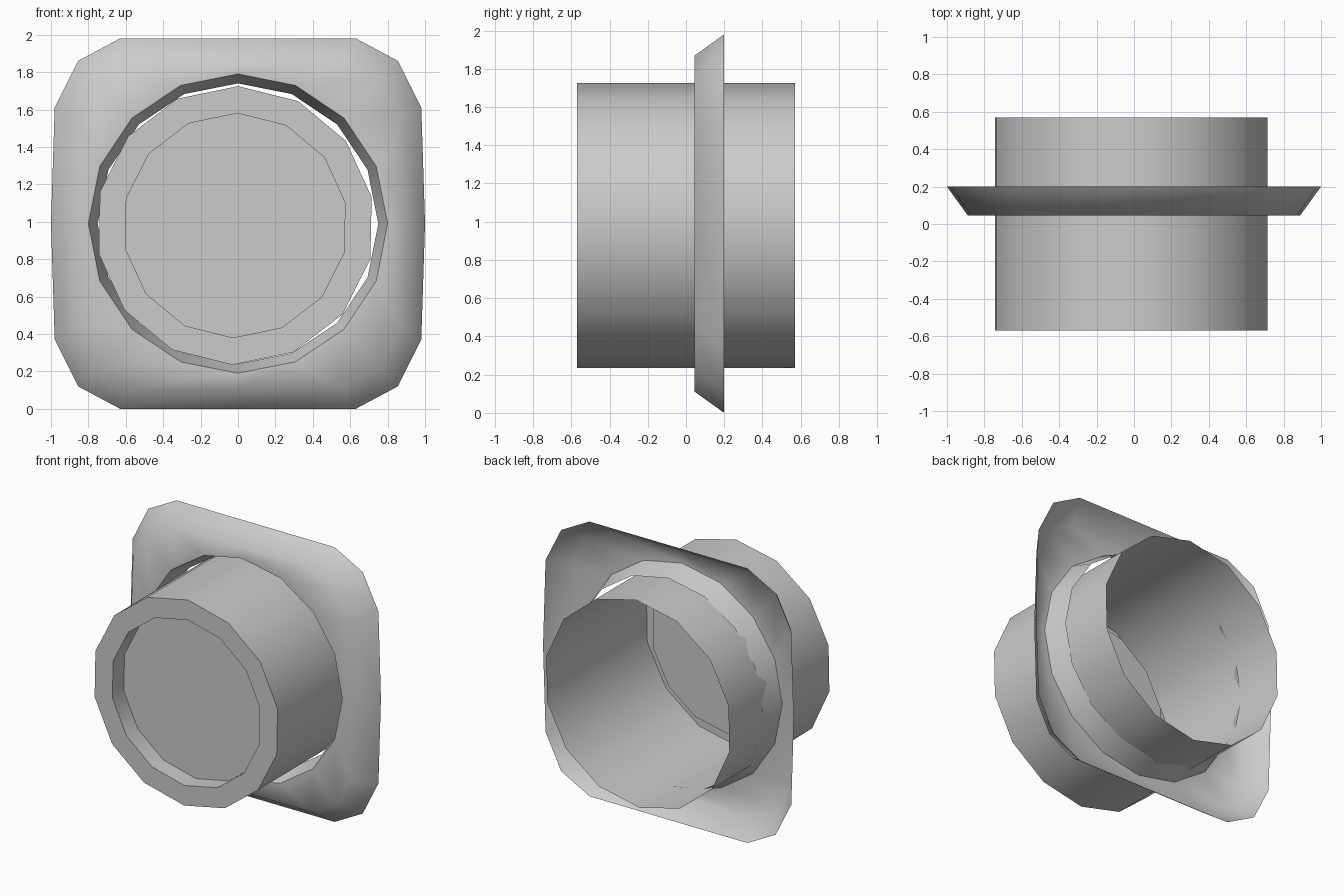
import bpy
import bmesh
from math import sin, cos, pi, radians

cube = bpy.data.objects.get("Cube")
if cube:
    bpy.data.objects.remove(cube, do_unlink=True)

# Single grey finish
grey = bpy.data.materials.new("light_grey")
grey.use_nodes = True
colour = (0.6, 0.6, 0.6, 1.0)
grey.diffuse_color = colour
grey.node_tree.nodes["Principled BSDF"].inputs["Base Color"].default_value = colour


def circle(radius, count, turn=0.0):
    """Points around a circle in the x-z plane, counter-clockwise from the front."""
    return [(radius * cos(turn + 2 * pi * i / count),
             radius * sin(turn + 2 * pi * i / count)) for i in range(count)]


def scaled(points, factor):
    return [(x * factor, z * factor) for x, z in points]


def loft(name, rings, centre, smooth_angle, cap_end=False):
    """Skin a list of (y, points) rings into an open shell."""
    bm = bmesh.new()
    loops = [[bm.verts.new((centre[0] + x, y, centre[1] + z)) for x, z in points]
             for y, points in rings]
    for a, b in zip(loops, loops[1:]):
        for i in range(len(a)):
            j = (i + 1) % len(a)
            bm.faces.new((a[i], a[j], b[j], b[i]))
    if cap_end:
        bm.faces.new(loops[-1])
    mesh = bpy.data.meshes.new(name)
    bm.to_mesh(mesh)
    bm.free()
    mesh.materials.append(grey)
    obj = bpy.data.objects.new(name, mesh)
    bpy.context.collection.objects.link(obj)
    bpy.ops.object.select_all(action='DESELECT')
    obj.select_set(True)
    bpy.context.view_layer.objects.active = obj
    bpy.ops.object.shade_smooth_by_angle(angle=radians(smooth_angle))
    return obj


# Rounded square flange: hollow at the back, with a tapered collar in its hole
quarter = [(1.0, 0.0), (0.98, 0.62), (0.855, 0.87), (0.63, 0.99), (0.0, 0.99)]
half = quarter + [(-x, z) for x, z in quarter[-2::-1]]
outline = half + [(x, -z) for x, z in half[-2:0:-1]]
loft("flange_plate",
     [(0.2, outline), (0.045, scaled(outline, 0.888)),
      (0.045, circle(0.8, 16)), (0.2, circle(0.75, 16))],
     (0.0, 0.99), 62)

# Round tube: open at the back, with a recessed disc at the front
turn = pi / 2 - 0.02
outer = circle(0.745, 14, turn)
inner = circle(0.6, 14, turn)
loft("tube",
     [(0.57, outer), (-0.57, outer), (-0.57, inner), (-0.44, inner)],
     (-0.015, 0.98), 40, cap_end=True)
